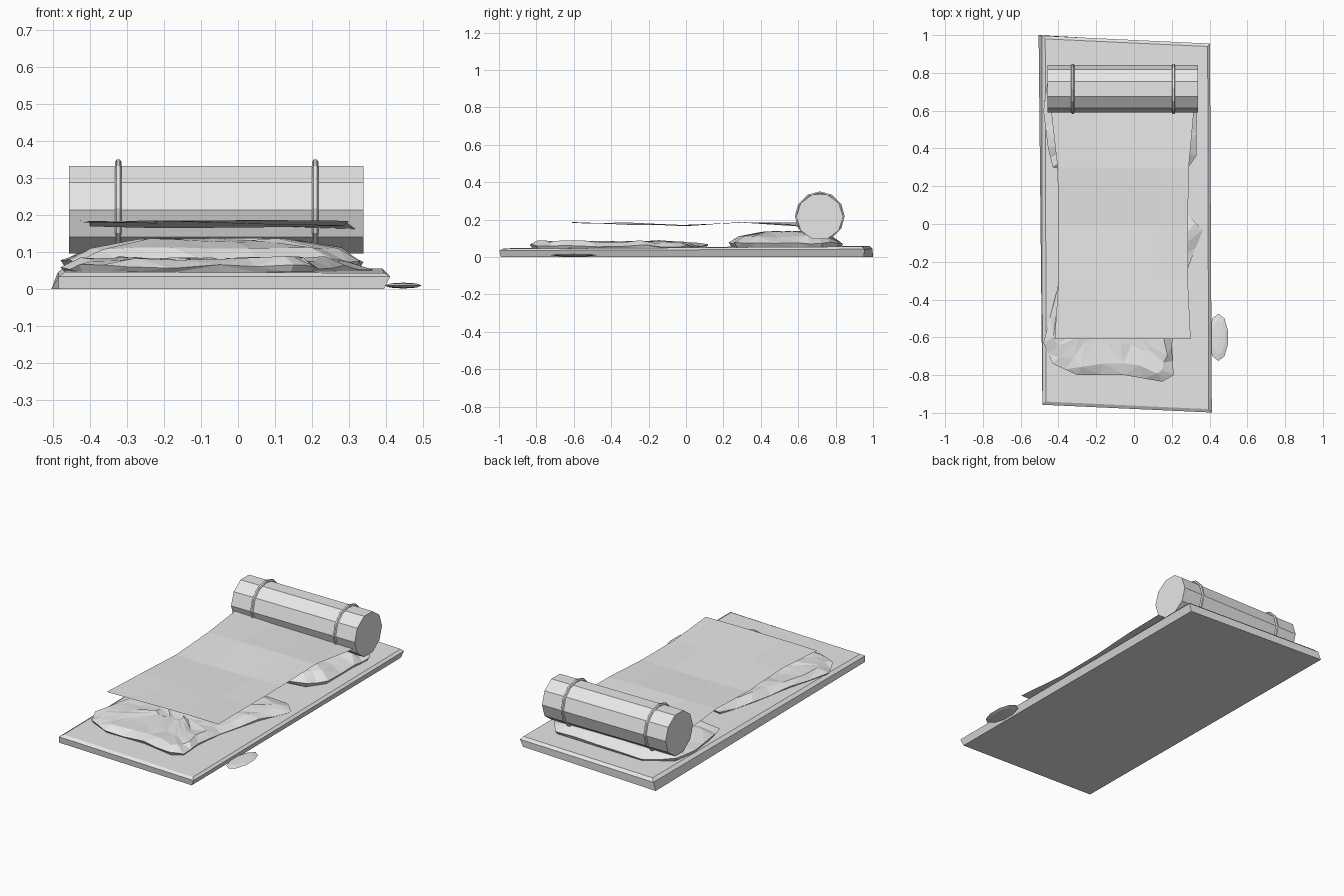
import bpy, bmesh, math, random
from mathutils import Vector, Matrix

if "Cube" in bpy.data.objects:
    bpy.data.objects.remove(bpy.data.objects["Cube"])

random.seed(4)
grey = bpy.data.materials.new("light_grey")
grey.diffuse_color = (0.8, 0.8, 0.8, 1)
grey.use_nodes = True
grey.node_tree.nodes["Principled BSDF"].inputs["Base Color"].default_value = grey.diffuse_color


def finish(name, bm, closed=True):
    if closed:
        bmesh.ops.recalc_face_normals(bm, faces=bm.faces[:])
    me = bpy.data.meshes.new(name)
    bm.to_mesh(me)
    bm.free()
    me.materials.append(grey)
    ob = bpy.data.objects.new(name, me)
    bpy.context.collection.objects.link(ob)
    return ob


def loft(bm, rings):
    """Skin a stack of equal-length closed rings and cap both ends."""
    vs = [[bm.verts.new(p) for p in r] for r in rings]
    n = len(vs[0])
    for a, b in zip(vs, vs[1:]):
        for i in range(n):
            j = (i + 1) % n
            bm.faces.new((a[i], a[j], b[j], b[i]))
    bm.faces.new(vs[0][::-1])
    bm.faces.new(vs[-1])


# sleeping mat: slightly skewed slab with bevelled top
bm = bmesh.new()
loft(bm, [
    [(-.485, -.955, 0), (.395, -.99, 0), (.385, .95, 0), (-.505, 1, 0)],
    [(-.485, -.957, .035), (.412, -.998, .035), (.402, .955, .042), (-.488, .997, .045)],
    [(-.465, -.94, .047), (.395, -.98, .044), (.39, .94, .056), (-.47, .98, .06)],
])
finish("mat", bm)


def crumpled(name, outline, centre, rings, jitter):
    """Low faceted cloth heap: outline shrunk toward its centre, ring by ring."""
    bm = bmesh.new()
    c = Vector(centre)
    pts = []
    for i, p in enumerate(outline):      # one extra point in each outline span
        q = outline[(i + 1) % len(outline)]
        pts += [Vector(p), (Vector(p) + Vector(q)) / 2]
    stack = []
    for k, (s, z) in enumerate(rings):
        ring = []
        for p in pts:
            t = s + (random.uniform(-.04, .04) if k > 1 else 0)
            q = c + (p - c) * t
            ring.append((q.x, q.y, z + random.uniform(-jitter, jitter) * (k > 0)))
        stack.append(ring)
    loft(bm, stack)
    bmesh.ops.triangulate(bm, faces=bm.faces[:])
    finish(name, bm)


# crumpled blanket at the front
crumpled("blanket",
         [(-.48, -.63), (-.43, -.74), (-.3, -.8), (-.05, -.8), (.15, -.835), (.21, -.8),
          (.2, -.65), (.22, -.47), (.29, -.22), (.365, -.03), (.29, .04), (0, .05),
          (-.3, .12), (-.36, -.1), (-.41, -.36)],
         (-.1, -.4), [(.97, .046), (1, .06), (.87, .082), (.6, .08), (.25, .08)], .008)

# pillow under the roll
crumpled("pillow",
         [(-.43, .3), (-.2, .25), (.05, .23), (.26, .26), (.33, .36), (.33, .6),
          (.34, .73), (.27, .82), (0, .83), (-.3, .84), (-.46, .74), (-.48, .6), (-.455, .4)],
         (-.06, .54), [(.96, .052), (1, .075), (.82, .108), (.5, .132), (.2, .134)], .006)

# rolled bedding: ten-sided cylinder along x
bm = bmesh.new()
loft(bm, [[(x, .715 + .126 * math.cos(i * math.pi / 5), .215 + .125 * math.sin(i * math.pi / 5))
           for i in range(10)] for x in (-.457, .34)])
finish("bedroll", bm)

# thin bands around the roll
for side, x0 in (("left", -.324), ("right", .209)):
    bm = bmesh.new()
    grid = []
    for i in range(12):
        a = i * math.pi / 6
        grid.append([bm.verts.new((x0 + .009 * math.cos(b),
                                   .715 + (.126 + .008 * math.sin(b)) * math.cos(a),
                                   .218 + (.126 + .008 * math.sin(b)) * math.sin(a)))
                     for b in (k * math.pi / 3 for k in range(6))])
    for i in range(12):
        for k in range(6):
            g, h, m = grid[i], grid[(i + 1) % 12], (k + 1) % 6
            bm.faces.new((g[k], h[k], h[m], g[m]))
    finish("strap_" + side, bm)

# loose sheet hanging out of the roll: y, left x, right x, four heights
rows = [(-.61, -.42, .30, (.181, .184, .187, .185)),
        (-.3, -.40, .285, (.184, .178, .175, .172)),
        (0, -.40, .285, (.170, .165, .168, .172)),
        (.3, -.405, .29, (.184, .186, .187, .184)),
        (.61, -.44, .318, (.186, .175, .170, .163))]
bm = bmesh.new()
grid = [[bm.verts.new((x, y, z)) for x, z in zip((xl, -.2, .1, xr), zs)]
        for y, xl, xr, zs in rows]
for a, b in zip(grid, grid[1:]):
    for i in range(3):
        bm.faces.new((a[i], a[i + 1], b[i + 1], b[i]))
finish("sheet", bm, closed=False)

# flat pad lying beside the mat
bm = bmesh.new()
bmesh.ops.create_uvsphere(bm, u_segments=10, v_segments=4, radius=1)
bmesh.ops.transform(bm, verts=bm.verts[:],
                    matrix=Matrix.Translation((.447, -.6, .01)) @ Matrix.Diagonal((.053, .125, .008, 1)))
finish("small_pad", bm)
